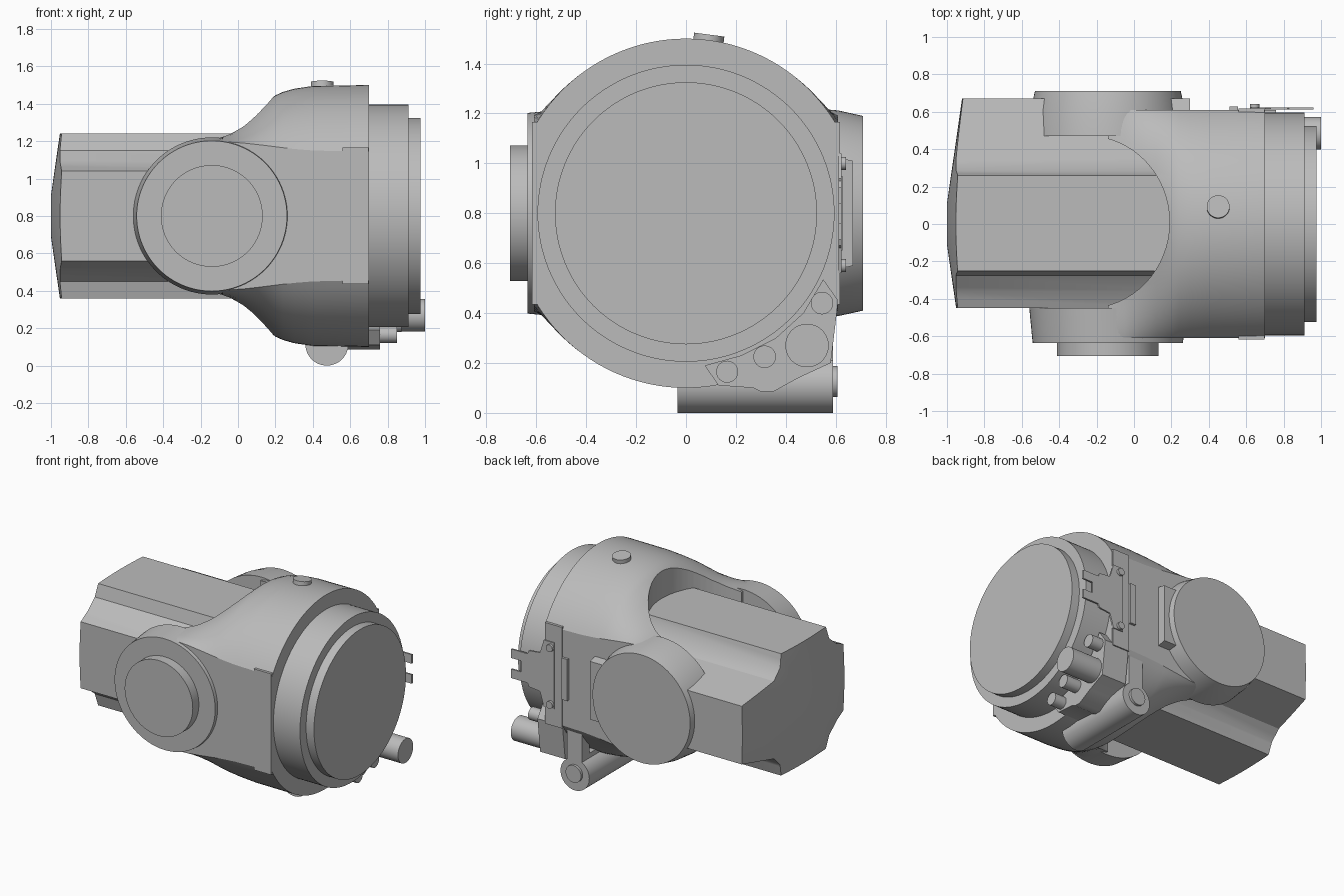
import bpy, bmesh, math
from mathutils import Vector, Matrix

cube = bpy.data.objects.get("Cube")
if cube:
    bpy.data.objects.remove(cube, do_unlink=True)

grey = bpy.data.materials.new("plain_grey")
grey.use_nodes = True
grey.diffuse_color = (0.5, 0.5, 0.5, 1)
grey.node_tree.nodes["Principled BSDF"].inputs["Base Color"].default_value = (0.5, 0.5, 0.5, 1)

MID = 0.8  # height of both main axes
DIRS = {"x": Vector((1, 0, 0)), "y": Vector((0, 1, 0)), "z": Vector((0, 0, 1))}


def finish(name, bm, angle=30):
    bmesh.ops.recalc_face_normals(bm, faces=bm.faces)
    mesh = bpy.data.meshes.new(name)
    bm.to_mesh(mesh)
    bm.free()
    mesh.materials.append(grey)
    ob = bpy.data.objects.new(name, mesh)
    bpy.context.collection.objects.link(ob)
    smooth(ob, angle)
    return ob


def smooth(ob, angle=30):
    bpy.ops.object.select_all(action="DESELECT")
    ob.select_set(True)
    bpy.context.view_layer.objects.active = ob
    bpy.ops.object.shade_smooth_by_angle(angle=math.radians(angle))


def loft(name, rings, angle=30):
    """Skin a list of equal-length rings and cap both ends."""
    bm = bmesh.new()
    loops = [[bm.verts.new(p) for p in ring] for ring in rings]
    n = len(loops[0])
    for a, b in zip(loops, loops[1:]):
        for i in range(n):
            j = (i + 1) % n
            bm.faces.new((a[i], a[j], b[j], b[i]))
    bm.faces.new(loops[0])
    bm.faces.new(loops[-1])
    return finish(name, bm, angle)


def prism(name, outline, axis, lo, hi):
    """Extrude a 2D outline along an axis."""
    place = {"x": lambda p, t: (t, p[0], p[1]),
             "y": lambda p, t: (p[0], t, p[1]),
             "z": lambda p, t: (p[0], p[1], t)}[axis]
    return loft(name, [[place(p, t) for p in outline] for t in (lo, hi)])


def turned(name, centre, axis, steps, sides=96):
    """Round part: steps are (position along axis, radius)."""
    d = Vector(DIRS[axis]) if isinstance(axis, str) else axis.normalized()
    q = Vector((0, 0, 1)).rotation_difference(d)
    ring = [q @ Vector((math.cos(a), math.sin(a), 0))
            for a in (2 * math.pi * i / sides for i in range(sides))]
    return loft(name, [[Vector(centre) + d * t + v * r for v in ring] for t, r in steps])


def box(name, x, y, z):
    return prism(name, [(x[0], y[0]), (x[1], y[0]), (x[1], y[1]), (x[0], y[1])], "z", *z)


def boolean(ob, tool, operation):
    mod = ob.modifiers.new("cut", "BOOLEAN")
    mod.object, mod.operation, mod.solver = tool, operation, "EXACT"
    bpy.context.view_layer.objects.active = ob
    bpy.ops.object.modifier_apply(modifier=mod.name)
    bpy.data.objects.remove(tool, do_unlink=True)
    smooth(ob)


# Ribbed arm link with a shallow conical end
upper = [(-0.45, 0.24), (-0.36, 0.28), (-0.275, 0.35), (-0.25, 0.44),
         (0.26, 0.44), (0.285, 0.35), (0.355, 0.28), (0.67, 0.21)]
profile = [(y, MID + h) for y, h in upper] + [(y, MID - h) for y, h in reversed(upper)]
arm_link = prism("arm_link", profile, "x", -1.1, 0.3)
end_cone = turned("end_cone", (0, 0, MID), "x", [(-1, 0.11), (-0.8, 1.5), (0.4, 1.5)])
boolean(arm_link, end_cone, "INTERSECT")

# Fork housing: flat sided sections flaring from the pivot to the round head
stations = [(-0.14, 0.41, 0.40), (-0.05, 0.455, 0.395), (0.03, 0.51, 0.39), (0.12, 0.585, 0.38),
            (0.2, 0.645, 0.37), (0.24, 0.663, 0.365), (0.3, 0.68, 0.358), (0.4, 0.695, 0.35), (0.7, 0.7, 0.343)]
R, FLAT, STEPS = 0.7, 0.61, 40
low = math.sqrt(R * R - FLAT * FLAT)
edge = math.asin(FLAT / R)
rings = []
for x, crest, side in stations:
    arc = []
    for i in range(STEPS + 1):
        a = edge * (2 * i / STEPS - 1)
        rise = (R * math.cos(a) - low) / (R - low)
        arc.append((R * math.sin(a), side + (crest - side) * rise))
    rings.append([(x, y, MID + h) for y, h in arc] + [(x, y, MID - h) for y, h in reversed(arc)])
fork = loft("fork_housing", rings)

# Slot between the fork arms, with an elliptical root
slot = [(-0.25 + 0.44 * math.cos(a), 0.01 + 0.46 * math.sin(a))
        for a in (math.pi * (i / 32 - 0.5) for i in range(33))]
slot += [(-0.9, 0.47), (-0.9, -0.45)]
boolean(fork, prism("slot_cutter", slot, "z", -0.5, 2), "DIFFERENCE")

# Pivot bosses and front cap
PIVOT = (-0.14, 0, MID)
turned("front_pivot_boss", PIVOT, "y", [(-0.635, 0.402), (-0.45, 0.42)])
turned("front_pivot_cap", PIVOT, "y", [(-0.705, 0.272), (-0.6, 0.272)])
turned("back_pivot_boss", PIVOT, "y", [(0.47, 0.425), (0.61, 0.412), (0.71, 0.39)])

# Stepped output flange
turned("output_flange", (0, 0, MID), "x",
       [(0.6, 0.595), (0.912, 0.595), (0.912, 0.525), (0.975, 0.525)], 128)

# Raised side pads on the flat faces
for name, s in (("front_side_pad", -1), ("back_side_pad", 1)):
    box(name, (0.56, 0.697), sorted((s * 0.55, s * 0.617)), (0.435, 1.165))

# Round button on top
tilt = Vector((0, 0.09, 0.69))
turned("top_button", (0.45, 0, MID), tilt, [(0.66, 0.061), (0.722, 0.061)], 48)

# Lower cable bar with its strap and end disc
turned("cable_bar", (0.475, 0, 0.115), "y", [(-0.035, 0.115), (0.59, 0.115)], 48)
turned("cable_bar_disc", (0.475, 0, 0.125), "y", [(0.58, 0.062), (0.608, 0.062)], 48)
box("cable_bar_web", (0.42, 0.53), (0.0, 0.5), (0.1, 0.25))
box("cable_bar_strap", (0.42, 0.54), (0.5, 0.59), (0.1, 0.6))

# Connector bracket hugging the underside of the head
bracket = [(0.075, 0.19), (0.13, 0.11), (0.27, 0.1), (0.3, 0.085), (0.35, 0.085), (0.45, 0.14),
           (0.58, 0.2), (0.61, 0.45), (0.55, 0.535), (0.47, 0.4), (0.36, 0.3), (0.22, 0.23)]
prism("connector_bracket", bracket, "x", 0.56, 0.76)

# Cable connectors
for i, (y, z, r, end) in enumerate([(0.165, 0.165, 0.044, 0.85), (0.315, 0.225, 0.045, 0.875),
                                    (0.485, 0.27, 0.087, 1.0), (0.545, 0.44, 0.045, 0.85)]):
    turned(f"connector_{i + 1}", (0, y, z), "x", [(0.7, r), (end, r)], 40)
turned("large_connector_neck", (0, 0.485, 0.27), "x", [(0.6, 0.06), (0.93, 0.06)], 32)

# Forked sensor plate, rail and screws on the back
half = [(0.62, 0.24), (0.7, 0.24), (0.73, 0.14), (0.82, 0.13), (0.83, 0.105), (0.96, 0.105), (0.96, 0.04), (0.88, 0.04)]
plate = [(x, MID + h) for x, h in half] + [(x, MID - h) for x, h in reversed(half)]
prism("sensor_plate", plate, "y", 0.612, 0.624)
box("sensor_rail", (0.51, 0.555), (0.59, 0.628), (0.65, 0.95))
for name, z in (("upper_screw", 1.0), ("lower_screw", 0.59)):
    turned(name, (0.645, 0, z), "y", [(0.6, 0.026), (0.642, 0.026)], 24)
